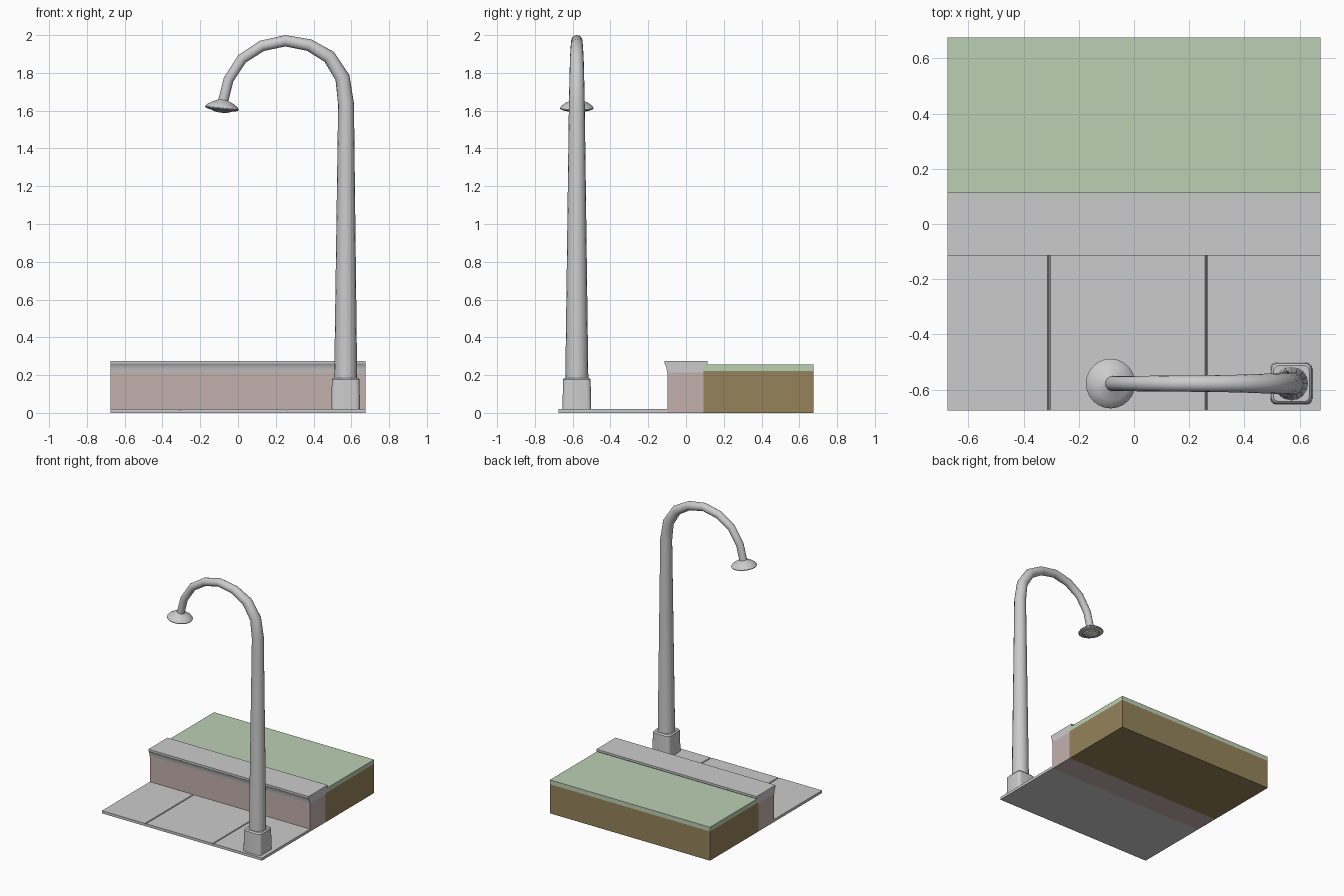
import bpy, bmesh
from math import sin, cos, pi, radians
from mathutils import Vector, Matrix

if "Cube" in bpy.data.objects:
    bpy.data.objects.remove(bpy.data.objects["Cube"])

HALF = 0.675            # half size of the plot
POLE = (0.57, -0.578)   # lamp post position


def finish(bm, name, color=None, smooth=None):
    bmesh.ops.recalc_face_normals(bm, faces=bm.faces)
    mesh = bpy.data.meshes.new(name)
    bm.to_mesh(mesh)
    bm.free()
    ob = bpy.data.objects.new(name, mesh)
    bpy.context.collection.objects.link(ob)
    if color:
        mat = bpy.data.materials.new(name + "_colour")
        mat.diffuse_color = (*color, 1)
        mat.use_nodes = True
        mat.node_tree.nodes["Principled BSDF"].inputs["Base Color"].default_value = mat.diffuse_color
        mesh.materials.append(mat)
    if smooth:
        bpy.ops.object.select_all(action='DESELECT')
        bpy.context.view_layer.objects.active = ob
        ob.select_set(True)
        bpy.ops.object.shade_smooth_by_angle(angle=radians(smooth))
    return ob


def skin(rings, name, color=None, smooth=None):
    """Bridge equal-length closed rings and cap both ends."""
    bm = bmesh.new()
    vs = [[bm.verts.new(p) for p in ring] for ring in rings]
    n = len(vs[0])
    for a, b in zip(vs, vs[1:]):
        for i in range(n):
            j = (i + 1) % n
            bm.faces.new((a[i], a[j], b[j], b[i]))
    bm.faces.new(vs[0])
    bm.faces.new(vs[-1])
    return finish(bm, name, color, smooth)


def extrude_x(profile, name, color=None, smooth=None):
    """Extrude a (y, z) profile over the full width."""
    return skin([[(x, y, z) for y, z in profile] for x in (-HALF, HALF)],
                name, color, smooth)


def slab(y0, y1, z0, z1, name, color=None):
    return extrude_x([(y0, z0), (y1, z0), (y1, z1), (y0, z1)], name, color)


# Paving with two V-shaped joints
top = [(-HALF, 0.02)]
for x in (-0.308, 0.262):
    top += [(x - 0.005, 0.02), (x, 0.012), (x + 0.005, 0.02)]
outline = [(-HALF, 0)] + top + [(HALF, 0.02), (HALF, 0)]
skin([[(x, y, z) for x, z in outline] for y in (-HALF, -0.097)], "paving")

# Low wall, earth and grass
slab(-0.097, 0.093, 0, 0.215, "wall", (0.55, 0.44, 0.42))
slab(0.093, HALF, 0, 0.222, "earth", (0.30, 0.23, 0.10))
slab(0.093, HALF, 0.222, 0.255, "grass", (0.50, 0.63, 0.45))

# Coping with a coved underside on both edges
cove = [(0.100, 0.215), (0.103, 0.235), (0.108, 0.252), (0.115, 0.262), (0.115, 0.275)]
extrude_x(cove + [(-y, z) for y, z in reversed(cove)], "wall_coping", smooth=30)


# Lamp plinth: rounded square block
def rounded_square(h, r, z):
    pts = []
    for k in range(4):
        for s in range(4):
            a = k * pi / 2 + s * pi / 6
            sx, sy = ((1, 1), (-1, 1), (-1, -1), (1, -1))[k]
            pts.append((POLE[0] + sx * (h - r) + r * cos(a),
                        POLE[1] + sy * (h - r) + r * sin(a), z))
    return pts


skin([rounded_square(0.076, 0.022, 0.02), rounded_square(0.073, 0.022, 0.177),
      rounded_square(0.065, 0.018, 0.186)], "lamp_plinth", smooth=35)

# Tapered post and curved arm: x, z, radius along the path
path = [(0.57, 0.17, 0.061), (0.572, 1.635, 0.042), (0.553, 1.775, 0.039),
        (0.483, 1.885, 0.036), (0.377, 1.947, 0.032), (0.25, 1.970, 0.030),
        (0.127, 1.943, 0.029), (0.022, 1.875, 0.028), (-0.050, 1.765, 0.027),
        (-0.080, 1.645, 0.027)]
rings = []
for i, (x, z, r) in enumerate(path):
    a, b = path[max(i - 1, 0)], path[min(i + 1, len(path) - 1)]
    p, q = Vector((x - a[0], z - a[1])), Vector((b[0] - x, b[1] - z))
    t = sum((v.normalized() for v in (p, q) if v.length > 0), Vector((0, 0))).normalized()
    if i == 0:
        t = Vector((0, 1))
    rings.append([(x + t.y * r * cos(k * pi / 8), POLE[1] + r * sin(k * pi / 8),
                   z - t.x * r * cos(k * pi / 8)) for k in range(16)])
skin(rings, "lamp_post", smooth=40)


# Lamp head and lens, tilted to follow the arm
def lathe(profile, name, color=None, sides=24):
    m = Matrix.Translation((-0.085, POLE[1], 1.613)) @ Matrix.Rotation(radians(6), 4, 'Y')
    return skin([[m @ Vector((r * cos(k * 2 * pi / sides), r * sin(k * 2 * pi / sides), z))
                  for k in range(sides)] for r, z in profile], name, color, 35)


lathe([(0.024, 0.046), (0.032, 0.040), (0.060, 0.028), (0.080, 0.014), (0.090, 0.001),
       (0.088, -0.004), (0.066, -0.012), (0.060, -0.012), (0.056, -0.004)], "lamp_shade")
lathe([(0.057, -0.004), (0.050, -0.015), (0.034, -0.021), (0.012, -0.024)],
      "lamp_lens", (0.75, 0.76, 0.66))
